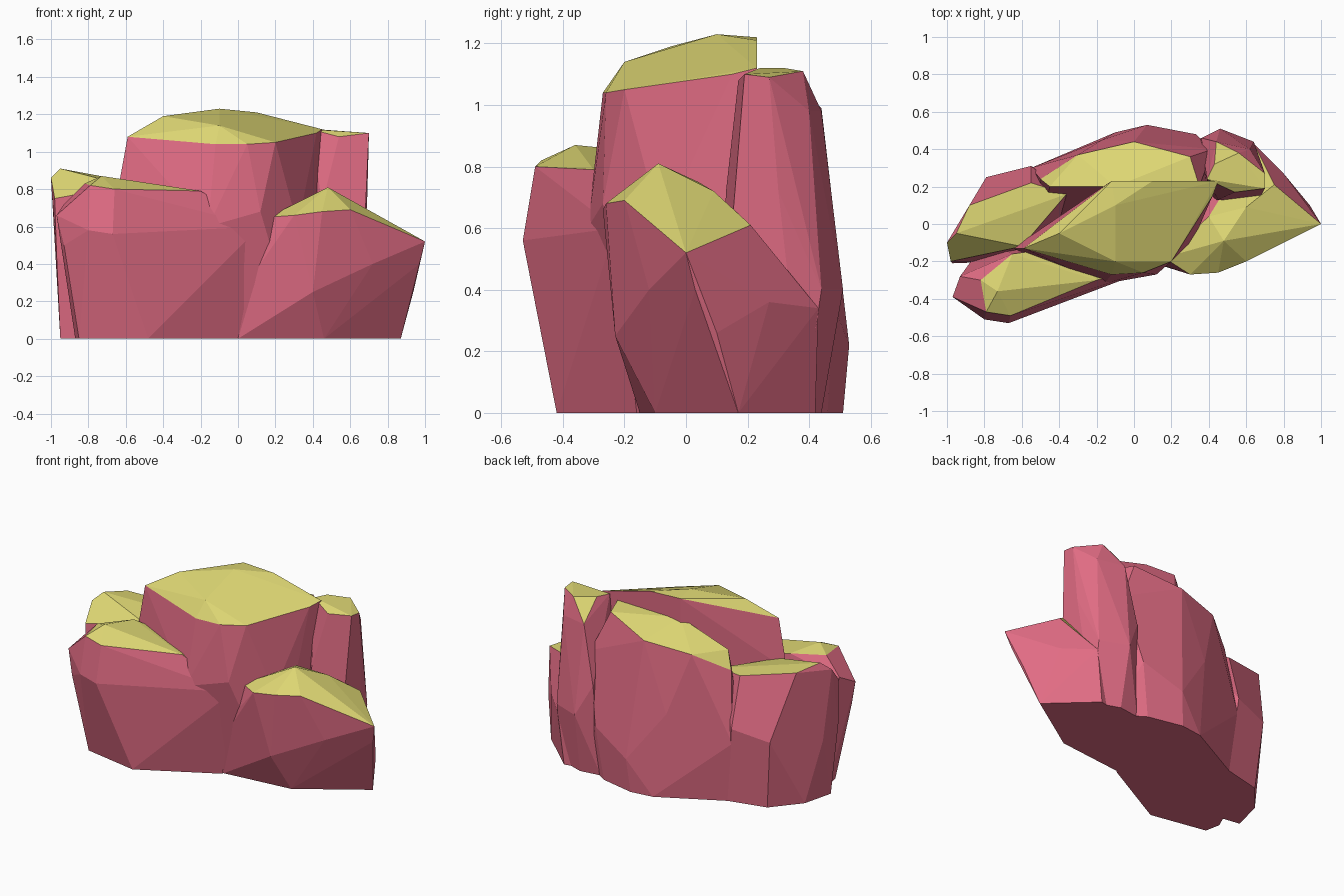
import bpy, bmesh, math


def material(name, rgb):
    m = bpy.data.materials.new(name)
    m.diffuse_color = (*rgb, 1)
    return m


STONE = material("stone", (0.75, 0.15, 0.23))
MOSS = material("moss", (0.72, 0.67, 0.17))


# One faceted boulder: hull of foot outline, body corners and crown corners;
# upward facing facets near the top get the moss colour
def rock(name, foot, body, crown, moss_slope=0.5):
    bm = bmesh.new()
    for p in [(x, y, 0) for x, y in foot] + body + crown:
        bm.verts.new(p)
    res = bmesh.ops.convex_hull(bm, input=bm.verts[:])
    loose = [v for v in bm.verts if not v.link_faces]
    bmesh.ops.delete(bm, geom=loose, context='VERTS')
    bmesh.ops.dissolve_limit(bm, angle_limit=math.radians(3),
                             verts=bm.verts[:], edges=bm.edges[:])
    bmesh.ops.recalc_face_normals(bm, faces=bm.faces[:])
    low = min(p[2] for p in crown) - 0.08
    for f in bm.faces:
        f.normal_update()
        if f.normal.z > moss_slope and f.calc_center_median().z > low:
            f.material_index = 1
    me = bpy.data.meshes.new(name)
    bm.to_mesh(me)
    bm.free()
    me.materials.append(STONE)
    me.materials.append(MOSS)
    ob = bpy.data.objects.new(name, me)
    bpy.context.collection.objects.link(ob)
    return ob


# Tall middle boulder
rock("center_rock",
     [(-0.55, -0.1), (0, -0.15), (0.32, -0.08), (0.4, 0.2), (-0.12, 0.22)],
     [(-0.65, -0.13, 0.75), (-0.16, -0.32, 0.6), (0.12, -0.27, 0.68),
      (0.32, -0.08, 0.6), (0.43, 0.2, 0.7), (-0.12, 0.23, 0.6)],
     [(-0.59, -0.13, 1.08), (-0.12, -0.27, 1.04), (0.05, -0.26, 1.04),
      (0.2, -0.2, 1.05), (0.42, 0.15, 1.1), (0.45, 0.23, 1.12),
      (0.1, 0.23, 1.21), (-0.12, 0.23, 1.22), (-0.1, 0.1, 1.23),
      (-0.4, -0.05, 1.19), (-0.1, -0.2, 1.14)])

# Broad boulder behind
rock("back_rock",
     [(-0.5, 0.28), (-0.1, 0.49), (0.05, 0.51), (0.28, 0.46), (0.45, 0.35),
      (0.4, 0), (-0.5, 0)],
     [(-0.55, 0.3, 0.4), (-0.17, 0.45, 0.55), (0.07, 0.53, 0.22),
      (0.33, 0.48, 0.35), (0.42, 0.4, 0.8), (-0.5, 0.24, 0.85)],
     [(-0.45, 0.2, 0.96), (-0.3, 0.37, 0.95), (0, 0.44, 0.99),
      (0.3, 0.36, 1.07), (0.35, 0.2, 1.09), (-0.1, 0.2, 1.08)])

# Narrow pillar at the back right
rock("right_pillar",
     [(0.4, 0.1), (0.65, 0.1), (0.64, 0.38), (0.47, 0.44), (0.33, 0.42)],
     [(0.46, 0.51, 0.4), (0.64, 0.44, 0.4), (0.69, 0.3, 0.72),
      (0.69, 0.19, 0.72), (0.45, 0.13, 0.72), (0.36, 0.46, 0.6),
      (0.62, 0.4, 0.98), (0.44, 0.44, 0.98)],
     [(0.39, 0.24, 1.12), (0.43, 0.32, 1.12), (0.56, 0.38, 1.11),
      (0.7, 0.27, 1.09), (0.7, 0.19, 1.1), (0.54, 0.17, 1.08)])

# Low boulder at the front right
rock("right_front_rock",
     [(0, -0.15), (0.46, -0.1), (0.87, 0.17), (0.6, 0.42), (0.1, 0.3)],
     [(-0.02, -0.17, 0.2), (0.03, -0.18, 0.35), (0.4, -0.23, 0.25),
      (0.35, -0.25, 0.5), (0.72, -0.12, 0.4), (0.97, 0.03, 0.4),
      (0.94, 0.1, 0.26), (0.8, 0.27, 0.36), (0.64, 0.43, 0.34)],
     [(0.16, -0.18, 0.65), (0.3, -0.27, 0.66), (0.45, -0.26, 0.68),
      (0.6, -0.2, 0.69), (0.48, -0.09, 0.81), (0.4, 0.04, 0.75),
      (0.6, 0.09, 0.72), (0.75, 0.21, 0.61), (1, 0, 0.52)])

# Boulder at the back left
rock("left_back_rock",
     [(-0.95, -0.16), (-0.9, 0.04), (-0.75, 0.22), (-0.5, 0.28), (-0.4, 0),
      (-0.7, -0.2)],
     [(-0.97, -0.21, 0.45), (-0.97, -0.05, 0.4), (-0.79, 0.25, 0.45),
      (-0.55, 0.31, 0.5), (-0.98, -0.2, 0.75)],
     [(-1, -0.1, 0.86), (-0.95, -0.05, 0.91), (-0.88, 0.1, 0.88),
      (-0.55, 0.22, 0.82), (-0.36, 0.16, 0.8), (-0.6, -0.12, 0.82)])

# Long boulder at the front left
rock("left_front_rock",
     [(-0.87, -0.25), (-0.85, -0.35), (-0.48, -0.42), (0, -0.16), (-0.1, 0),
      (-0.8, -0.1)],
     [(-0.97, -0.39, 0.66), (-0.93, -0.41, 0.5), (-0.8, -0.51, 0.58),
      (-0.67, -0.53, 0.56), (-0.12, -0.31, 0.55), (0.12, -0.23, 0.6),
      (-0.93, -0.28, 0.72), (0.05, -0.2, 0.35)],
     [(-0.82, -0.3, 0.83), (-0.79, -0.47, 0.82), (-0.66, -0.49, 0.8),
      (-0.73, -0.36, 0.87), (-0.65, -0.16, 0.85), (-0.2, -0.3, 0.79),
      (-0.35, -0.12, 0.79)], 0.75)
